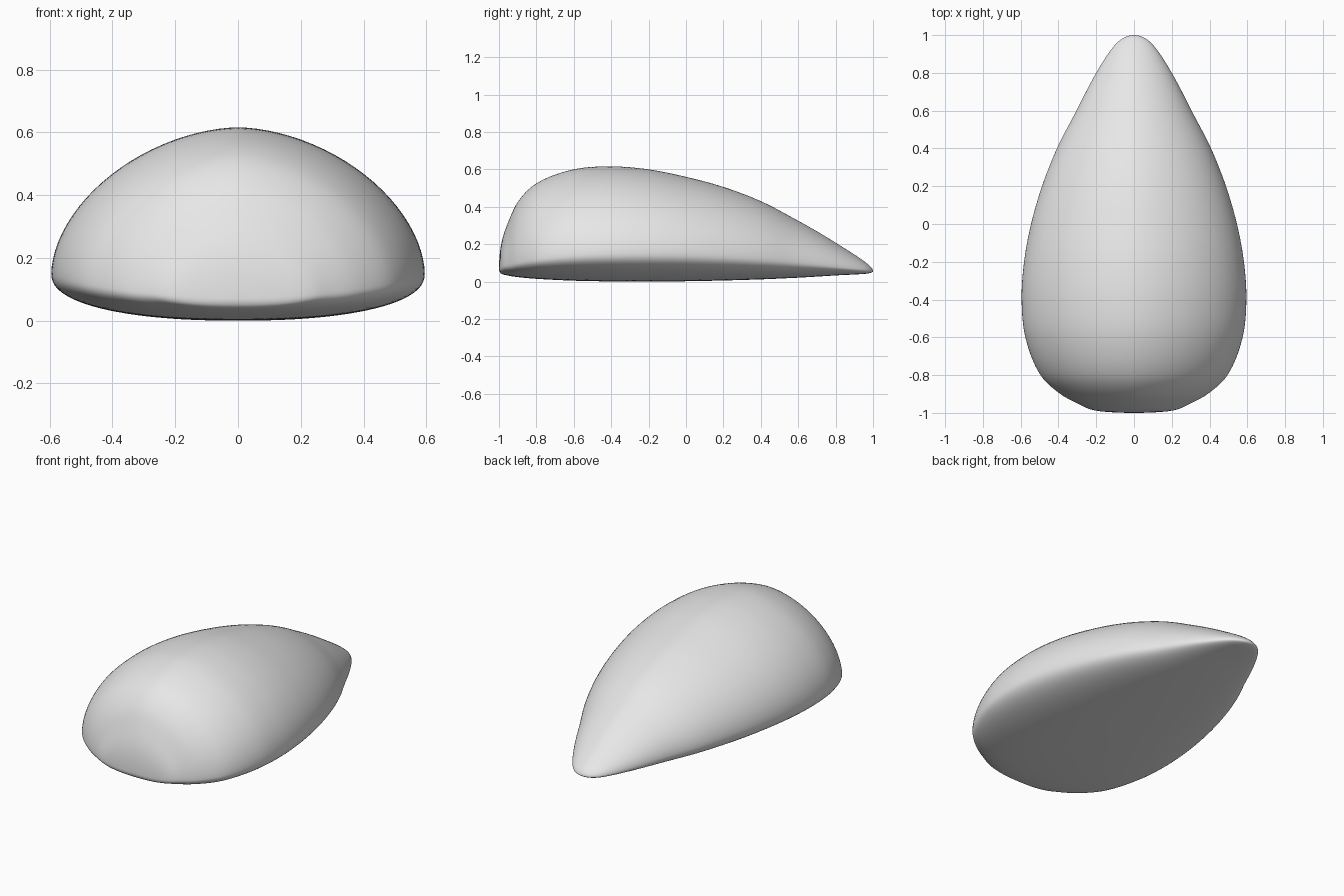
import bpy, bmesh, math

if "Cube" in bpy.data.objects:
    bpy.data.objects.remove(bpy.data.objects["Cube"])

# Control stations along the body: y, half width, top z, widest-point z, bottom z
STATIONS = [
    (-1.00, 0.00, 0.070, 0.070, 0.070),
    (-0.99, 0.19, 0.190, 0.080, 0.044),
    (-0.95, 0.30, 0.320, 0.090, 0.032),
    (-0.90, 0.39, 0.425, 0.102, 0.024),
    (-0.80, 0.495, 0.525, 0.120, 0.015),
    (-0.60, 0.575, 0.600, 0.142, 0.005),
    (-0.40, 0.595, 0.616, 0.150, 0.001),
    (-0.20, 0.582, 0.600, 0.152, 0.000),
    (0.00, 0.545, 0.560, 0.148, 0.002),
    (0.20, 0.487, 0.506, 0.138, 0.006),
    (0.40, 0.408, 0.430, 0.123, 0.012),
    (0.60, 0.305, 0.325, 0.103, 0.021),
    (0.80, 0.200, 0.208, 0.080, 0.033),
    (0.90, 0.138, 0.145, 0.068, 0.038),
    (0.97, 0.078, 0.095, 0.060, 0.043),
    (1.00, 0.00, 0.055, 0.055, 0.055),
]
KEYS = [math.acos(-s[0]) for s in STATIONS]
RINGS, SIDES = 96, 96


def slope(i, c):
    a, b = max(i - 1, 0), min(i + 1, len(KEYS) - 1)
    return (STATIONS[b][c] - STATIONS[a][c]) / (KEYS[b] - KEYS[a])


def sample(t, c):
    """Smooth interpolation of one station column."""
    i = max(k for k in range(len(KEYS) - 1) if KEYS[k] <= t)
    h = KEYS[i + 1] - KEYS[i]
    u = (t - KEYS[i]) / h
    return ((2*u**3 - 3*u**2 + 1) * STATIONS[i][c] + (u**3 - 2*u**2 + u) * h * slope(i, c)
            + (3*u**2 - 2*u**3) * STATIONS[i + 1][c] + (u**3 - u**2) * h * slope(i + 1, c))


def section(t):
    """Domed upper half and flattened lower half of one cross-section."""
    w, top, mid, low = (sample(t, c) for c in (1, 2, 3, 4))
    points = []
    for k in range(SIDES):
        a = 2 * math.pi * k / SIDES
        ca, sa = math.cos(a), math.sin(a)
        n = 1.78 if sa >= 0 else 2.3
        x = math.copysign(abs(ca) ** (2 / n), ca) * w
        z = mid + abs(sa) ** (2 / n) * ((top - mid) if sa >= 0 else (low - mid))
        points.append((x, -math.cos(t), z))
    return points


# Teardrop body: lofted rings closed by a pole at each end
bm = bmesh.new()
rings = [[bm.verts.new(p) for p in section(math.pi * r / RINGS)] for r in range(1, RINGS)]
front = bm.verts.new((0, -1, STATIONS[0][3]))
back = bm.verts.new((0, 1, STATIONS[-1][3]))
for k in range(SIDES):
    j = (k + 1) % SIDES
    bm.faces.new((front, rings[0][k], rings[0][j]))
    bm.faces.new((back, rings[-1][j], rings[-1][k]))
    for a, b in zip(rings, rings[1:]):
        bm.faces.new((a[k], b[k], b[j], a[j]))
bmesh.ops.recalc_face_normals(bm, faces=bm.faces)
for f in bm.faces:
    f.smooth = True

mesh = bpy.data.meshes.new("teardrop_body")
bm.to_mesh(mesh)
bm.free()
body = bpy.data.objects.new("teardrop_body", mesh)
bpy.context.collection.objects.link(body)

grey = bpy.data.materials.new("light_grey")
grey.diffuse_color = (0.8, 0.8, 0.8, 1)
grey.use_nodes = True
grey.node_tree.nodes["Principled BSDF"].inputs["Base Color"].default_value = grey.diffuse_color
mesh.materials.append(grey)
